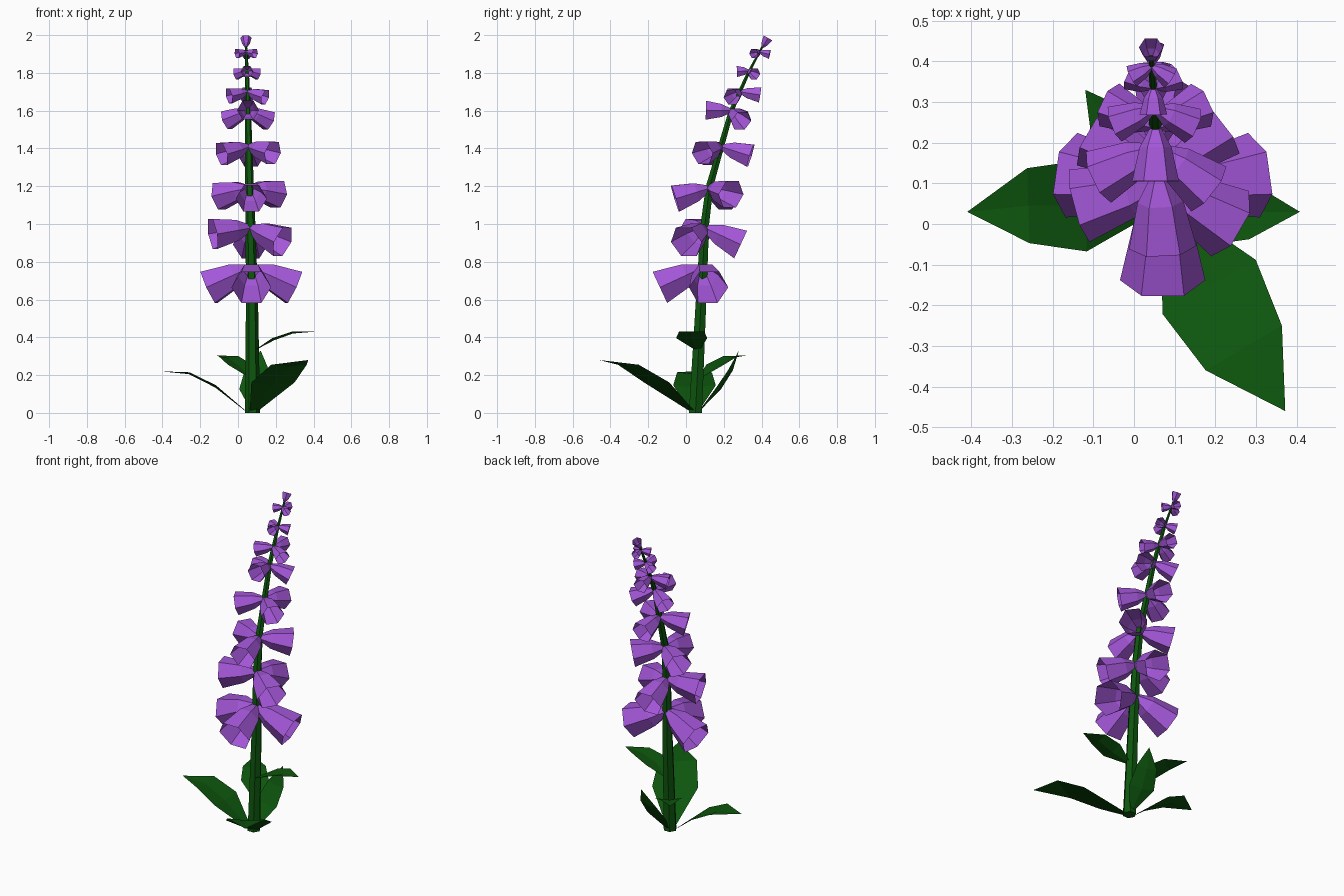
import bpy, bmesh, math
from mathutils import Vector

if "Cube" in bpy.data.objects:
    bpy.data.objects.remove(bpy.data.objects["Cube"])


def material(name, rgb):
    m = bpy.data.materials.new(name)
    m.diffuse_color = (*rgb, 1)
    m.use_nodes = True
    m.node_tree.nodes["Principled BSDF"].inputs["Base Color"].default_value = m.diffuse_color
    return m


GREEN = material("dark green", (0.004, 0.09, 0.004))
PURPLE = material("purple", (0.37, 0.095, 0.69))


def make_object(name, bm, mat):
    bmesh.ops.recalc_face_normals(bm, faces=bm.faces)
    me = bpy.data.meshes.new(name)
    bm.to_mesh(me)
    bm.free()
    me.materials.append(mat)
    ob = bpy.data.objects.new(name, me)
    bpy.context.collection.objects.link(ob)
    return ob


def tube(bm, rings, side, up, sides=6):
    """Skin rings of (centre, radius); the first end is always capped."""
    loops = []
    for c, r in rings:
        loops.append([bm.verts.new(c + r * (side * math.cos(a) + up * math.sin(a)))
                      for a in (math.tau * i / sides for i in range(sides))])
    for a, b in zip(loops, loops[1:]):
        for i in range(sides):
            j = (i + 1) % sides
            bm.faces.new((a[i], a[j], b[j], b[i]))
    bm.faces.new(loops[0])
    return loops


# stem: centre line with radius, leaning backwards near the top
STEM = [(Vector(p), r) for p, r in [
    ((0.077, 0.05, 0.0), 0.040), ((0.074, 0.08, 0.60), 0.032),
    ((0.066, 0.10, 1.0), 0.026), ((0.061, 0.125, 1.2), 0.023),
    ((0.053, 0.24, 1.6), 0.016), ((0.048, 0.33, 1.8), 0.010),
    ((0.042, 0.41, 1.95), 0.006)]]
bm = bmesh.new()
end = tube(bm, STEM, Vector((1, 0, 0)), Vector((0, 1, 0)))[-1]
bm.faces.new(end)
make_object("stem", bm, GREEN)


def stem_at(z):
    for (a, _), (b, _) in zip(STEM, STEM[1:]):
        if z <= b.z:
            return a.lerp(b, (z - a.z) / (b.z - a.z))
    return STEM[-1][0].copy()


# bell flowers: open six-sided flaring cups
def bell(name, start, axis, length, radius):
    axis = axis.normalized()
    side = axis.cross(Vector((0, 0, 1))).normalized()
    up = side.cross(axis)
    bm = bmesh.new()
    tube(bm, [(start + axis * length * t, radius * r)
              for t, r in ((0, 0.2), (0.38, 0.68), (1, 1))], side, up)
    make_object(name, bm, PURPLE)


# tiers: height, length, radius, then (angle, droop) of each bell
TIERS = [(0.77, 0.25, 0.105, ((-90, 25), (8, 25), (172, 25))),
         (0.98, 0.21, 0.093, ((-30, 21), (90, 25), (195, 9))),
         (1.19, 0.19, 0.083, ((-87, 17), (38, 10), (150, 13))),
         (1.41, 0.165, 0.070, ((-38, 12), (85, 17), (206, 14))),
         (1.60, 0.135, 0.058, ((-90, -1), (25, 24), (155, 22))),
         (1.70, 0.108, 0.046, ((-25, 16), (92, 9), (202, 12))),
         (1.81, 0.066, 0.034, ((-90, 2), (25, 14), (155, 14))),
         (1.91, 0.056, 0.028, ((-33, 8), (87, 12), (207, 8)))]
for n, (z, length, radius, bells) in enumerate(TIERS, 1):
    for k, (ang, droop) in enumerate(bells, 1):
        a = math.radians(ang)
        d = Vector((math.cos(a), math.sin(a), -math.tan(math.radians(droop))))
        bell(f"flower_{n}_{k}", stem_at(z), d, length, radius)
bell("top_bud", Vector((0.042, 0.405, 1.935)), Vector((0, 0.5, 0.87)), 0.058, 0.030)


# leaves: arched blades with a shallow midrib fold and a pointed tip
def leaf(name, path, width):
    pts = [Vector(p) for p in path]
    across = (pts[-1] - pts[0]).cross(Vector((0, 0, 1))).normalized()
    bm = bmesh.new()
    rows = []
    for p, w in zip(pts, (0.2, 1.0, 0.82)):
        fold = Vector((0, 0, 0.012 * w))
        rows.append([bm.verts.new(p + across * s * w * width / 2 + fold * (abs(s) - 0.5))
                     for s in (-1, 0, 1)])
    for a, b in zip(rows, rows[1:]):
        for i in (0, 1):
            bm.faces.new((a[i], a[i + 1], b[i + 1], b[i]))
    tip = bm.verts.new(pts[-1])
    for i in (0, 1):
        bm.faces.new((rows[-1][i], rows[-1][i + 1], tip))
    make_object(name, bm, GREEN)


leaf("leaf_left", [(0.04, 0.045, 0.01), (-0.12, 0.045, 0.14),
                   (-0.26, 0.045, 0.21), (-0.41, 0.03, 0.22)], 0.225)
leaf("leaf_front", [(0.085, 0.03, 0.01), (0.185, -0.155, 0.155),
                    (0.27, -0.305, 0.25), (0.372, -0.46, 0.28)], 0.265)
leaf("leaf_right", [(0.095, 0.06, 0.335), (0.19, 0.03, 0.39),
                    (0.29, 0.03, 0.425), (0.408, 0.03, 0.43)], 0.165)
leaf("leaf_back_left", [(0.065, 0.08, 0.19), (0.01, 0.155, 0.25),
                        (-0.05, 0.235, 0.295), (-0.12, 0.33, 0.305)], 0.16)
leaf("leaf_back", [(0.08, 0.08, 0.02), (0.085, 0.17, 0.12),
                   (0.10, 0.235, 0.22), (0.12, 0.28, 0.33)], 0.16)
